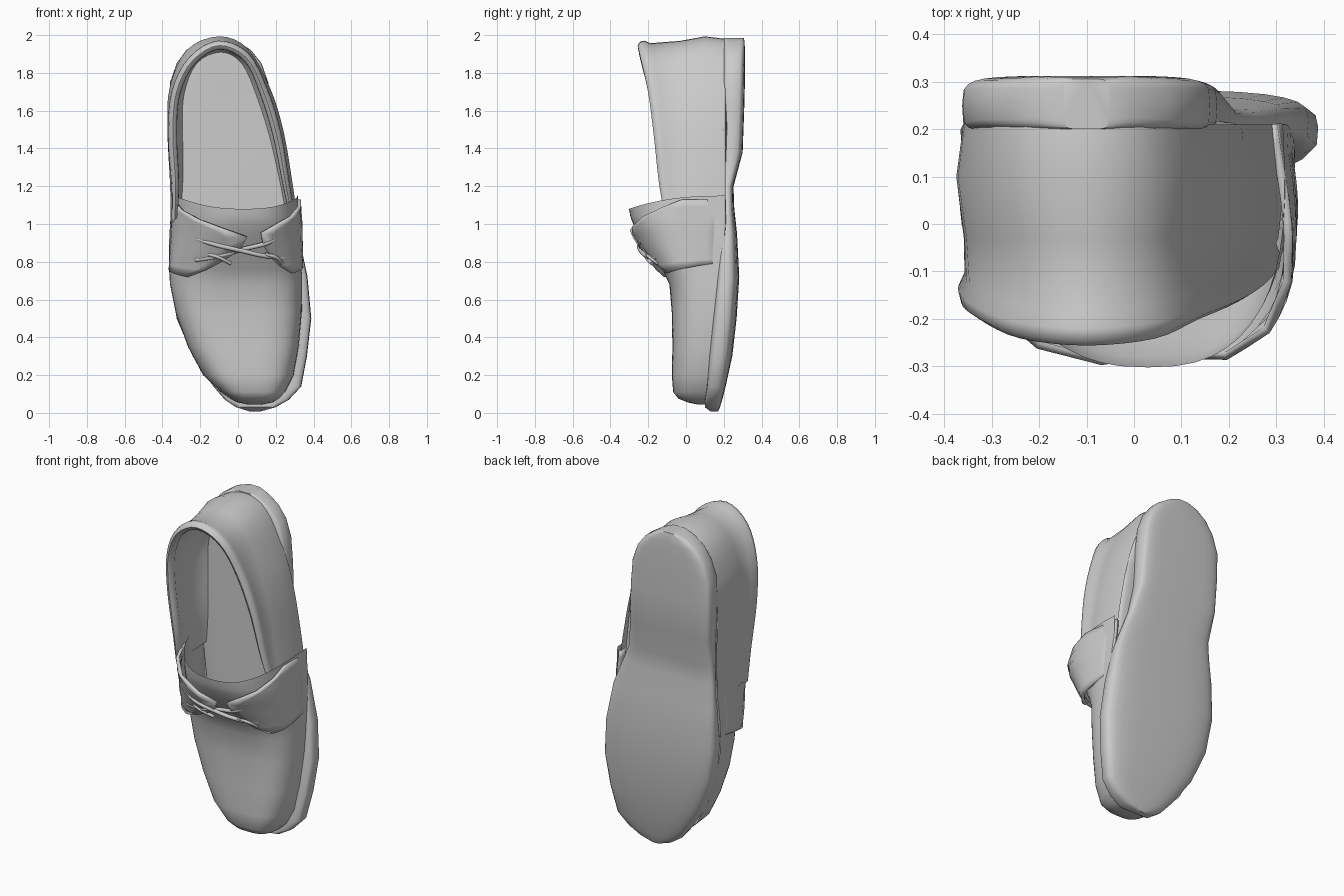
import bpy, math

if "Cube" in bpy.data.objects:
    bpy.data.objects.remove(bpy.data.objects["Cube"])

# ---------- helpers ----------
def make(name, verts, faces, angle=50, thick=0):
    me = bpy.data.meshes.new(name)
    me.from_pydata(verts, [], faces)
    ob = bpy.data.objects.new(name, me)
    bpy.context.collection.objects.link(ob)
    bpy.ops.object.select_all(action='DESELECT')
    ob.select_set(True)
    bpy.context.view_layer.objects.active = ob
    bpy.ops.object.mode_set(mode='EDIT')
    bpy.ops.mesh.select_all(action='SELECT')
    bpy.ops.mesh.normals_make_consistent(inside=False)
    bpy.ops.object.mode_set(mode='OBJECT')
    bpy.ops.object.shade_smooth_by_angle(angle=math.radians(angle))
    if thick:
        m = ob.modifiers.new("thickness", 'SOLIDIFY')
        m.thickness, m.offset = thick, 0
    return ob

def grid_faces(rows, cols, wrap=False):
    return [(r*cols + c, r*cols + (c+1) % cols, (r+1)*cols + (c+1) % cols, (r+1)*cols + c)
            for r in range(rows-1) for c in range(cols if wrap else cols-1)]

def lookup(table, z):
    for a, b in zip(table, table[1:]):
        if z <= b[0]:
            t = max(0, (z - a[0]) / (b[0] - a[0]))
            return [p + (q-p)*t for p, q in zip(a, b)][1:]
    return table[-1][1:]

def catmull(rows, steps):
    out = []
    for i in range(len(rows)-1):
        p = [rows[max(0, min(len(rows)-1, i+k))] for k in (-1, 0, 1, 2)]
        for s in range(steps):
            t = s / steps
            out.append([.5*(2*b + (c-a)*t + (2*a-5*b+4*c-d)*t*t + (3*b-a-3*c+d)*t**3)
                        for a, b, c, d in zip(*p)])
    return out + [list(rows[-1])]

def spow(v, e):
    return math.copysign(abs(v)**e, v)

def slab(name, stations, ball=.35, heel=.35, n=28, angle=50):
    """Closed loft through (z, left, right, front y, back y); ball/heel = edge roundness."""
    verts = []
    for z, l, r, f, b in stations:
        e = heel if z > 1.25 else ball
        for k in range(n):
            a = 2*math.pi*k/n
            ek = e if math.sin(a) > 0 else .35
            verts.append(((l+r)/2 + (r-l)/2*spow(math.cos(a), ek),
                          (f+b)/2 + (b-f)/2*spow(math.sin(a), ek), z))
    faces = grid_faces(len(stations), n, True)
    faces += [tuple(range(n)), tuple(range((len(stations)-1)*n, len(stations)*n))]
    return make(name, verts, faces, angle)

# ---------- sole with heel ----------
slab("sole", [
    (.008, .06, .12, .13, .17), (.03, -.01, .20, .10, .18), (.07, -.07, .27, .10, .192),
    (.14, -.13, .335, .11, .21), (.3, -.24, .365, .12, .245), (.5, -.325, .388, .14, .268),
    (.72, -.36, .368, .16, .282), (.95, -.355, .32, .18, .27), (1.1, -.345, .26, .19, .254),
    (1.2, -.34, .22, .19, .252), (1.38, -.35, .185, .188, .3), (1.6, -.362, .175, .188, .308),
    (1.75, -.36, .16, .19, .312), (1.85, -.325, .125, .195, .312), (1.92, -.275, .07, .197, .312),
    (1.965, -.21, .0, .2, .31), (1.985, -.15, -.05, .2, .306)], ball=.62, heel=.4)

# ---------- insole ----------
slab("insole", [
    (.15, -.05, .2, .13, .2), (.5, -.28, .3, .13, .2), (1.0, -.33, .29, .125, .2),
    (1.5, -.36, .23, .13, .22), (1.75, -.33, .14, .13, .22), (1.88, -.25, .05, .13, .22),
    (1.95, -.15, -.05, .13, .22)])

# ---------- vamp: arched sections (z, left, right, top y, base y) ----------
VAMP = [(.045, .05, .13, .06, .12), (.055, -.0, .18, .01, .13), (.075, -.04, .215, -.04, .14),
        (.11, -.09, .25, -.068, .15), (.2, -.185, .295, -.075, .16), (.35, -.265, .322, -.072, .17),
        (.53, -.33, .338, -.075, .18), (.68, -.36, .34, -.088, .19), (.76, -.365, .337, -.125, .19),
        (.9, -.365, .33, -.222, .2), (1.0, -.36, .322, -.28, .21), (1.06, -.355, .315, -.302, .21),
        (1.12, -.35, .308, -.302, .21)]

def arch(z, a, off=0):
    l, r, f, b = lookup(VAMP, z)
    # flatter crown at the toe, rounder over the instep
    e = .6 if z < .65 else min(.8, .6 + (z-.65)*.7)
    c = (l+r)/2
    lean = .05*max(0, min(1, (z-.7)/.3))*abs(math.sin(a))    # instep ridge leans right
    return (c + lean + ((r-l)/2 + off)*spow(math.cos(a), e),
            b - (b-f+off)*abs(math.sin(a))**e, z)

N = 29
zs = [s[0] for s in VAMP[:-3]] + [.95, 1.0, 1.04, 1.08]
verts = []
for i, z in enumerate(zs):
    for k in range(N):
        a = math.pi*k/(N-1)
        x, y, h = arch(z, a)
        if i == len(zs)-1:
            h += .07*abs(math.cos(a))**2          # dipped tongue edge
        verts.append((x, y, h))
make("vamp_and_tongue", verts, grid_faces(len(zs), N) + [tuple(range(N))], 60)

# ---------- collar: (base x, base z, rim x, rim z, rim y) round the heel ----------
COLLAR = [(-.355, 1.0, -.335, 1.02, -.1), (-.355, 1.2, -.33, 1.2, -.135),
          (-.368, 1.5, -.345, 1.48, -.165), (-.358, 1.72, -.325, 1.7, -.195),
          (-.27, 1.92, -.24, 1.865, -.235), (-.1, 1.99, -.1, 1.945, -.25),
          (.05, 1.925, .045, 1.88, -.235), (.165, 1.72, .135, 1.7, -.195),
          (.235, 1.5, .205, 1.47, -.165), (.285, 1.22, .255, 1.2, -.135),
          (.315, 1.0, .29, 1.02, -.1)]
rows = catmull(COLLAR, 4)
verts = []
for bx, bz, rx, rz, ry in rows:
    dx, dz = rx + .06, (rz - 1.5)*.6              # outward direction from the opening
    d = math.hypot(dx, dz)
    dx, dz = dx/d, dz/d
    def at(off, y, t):
        return (bx*(1-t) + rx*t + dx*off, y, bz*(1-t) + rz*t + dz*off)
    verts += [at(-.01, .21, 0), at(.008, .1, .1), at(.002, -.03, .5), at(.012, ry+.06, 1),
              at(.026, ry+.03, 1), at(.02, ry+.006, 1), at(0, ry-.006, 1), at(-.02, ry+.006, 1),
              at(-.022, ry+.03, 1), at(-.012, ry+.05, 1), at(-.022, 0, .7), at(-.03, .08, .5),
              at(-.07, .135, .3)]
make("heel_collar", verts, grid_faces(len(rows), 13), 60)

# ---------- lace flaps ----------
# per side: (z, angle of inner edge from the side, in degrees)
EDGE = [(.72, 58), (.76, 74), (.81, 84), (.87, 90), (.93, 92), (.97, 80), (1.02, 58), (1.07, 38), (1.11, 24)]
for side, shift, reach in (("left", 0, 1), ("right", .02, .86)):
    verts, M = [], 10
    for z, deg in EDGE:
        for k in range(M):
            t = k/(M-1)
            a = math.radians(deg*reach*t)
            off = -.015 + .04*min(1, a/.6) + .008*t     # sinks into the side wall
            if side == "left":
                a = math.pi - a
            rise = .05*(1-t)*max(0, .85-z)/.12          # lower edge climbs to the side
            verts.append(arch(z + shift + rise, a, off))
    make(side + "_lace_flap", verts, grid_faces(len(EDGE), M), 60, .018)

# ---------- laces ----------
def lace(name, pts, radius=.012):
    cu = bpy.data.curves.new(name, 'CURVE')
    cu.dimensions = '3D'
    cu.bevel_depth, cu.bevel_resolution, cu.resolution_u = radius, 2, 5
    cu.use_fill_caps = True
    sp = cu.splines.new('BEZIER')
    sp.bezier_points.add(len(pts)-1)
    for p, co in zip(sp.bezier_points, pts):
        p.co = co
        p.handle_left_type = p.handle_right_type = 'AUTO'
    bpy.context.collection.objects.link(bpy.data.objects.new(name, cu))

def on_instep(deg, z, off):
    return arch(z, math.radians(deg), off)

lace("lace_rising", [on_instep(*p) for p in ((118, .81, .035), (100, .83, .035), (88, .87, .025), (74, .9, .035), (60, .94, .025))])
lace("lace_falling", [on_instep(*p) for p in ((122, .92, .03), (104, .89, .04), (90, .86, .045), (76, .83, .04), (58, .82, .03))])
for deg in (102, 70):
    lace("lace_end", [on_instep(deg+6, .84, .035), on_instep(deg-2, .825, .045), on_instep(deg-10, .79, .035)], .01)
